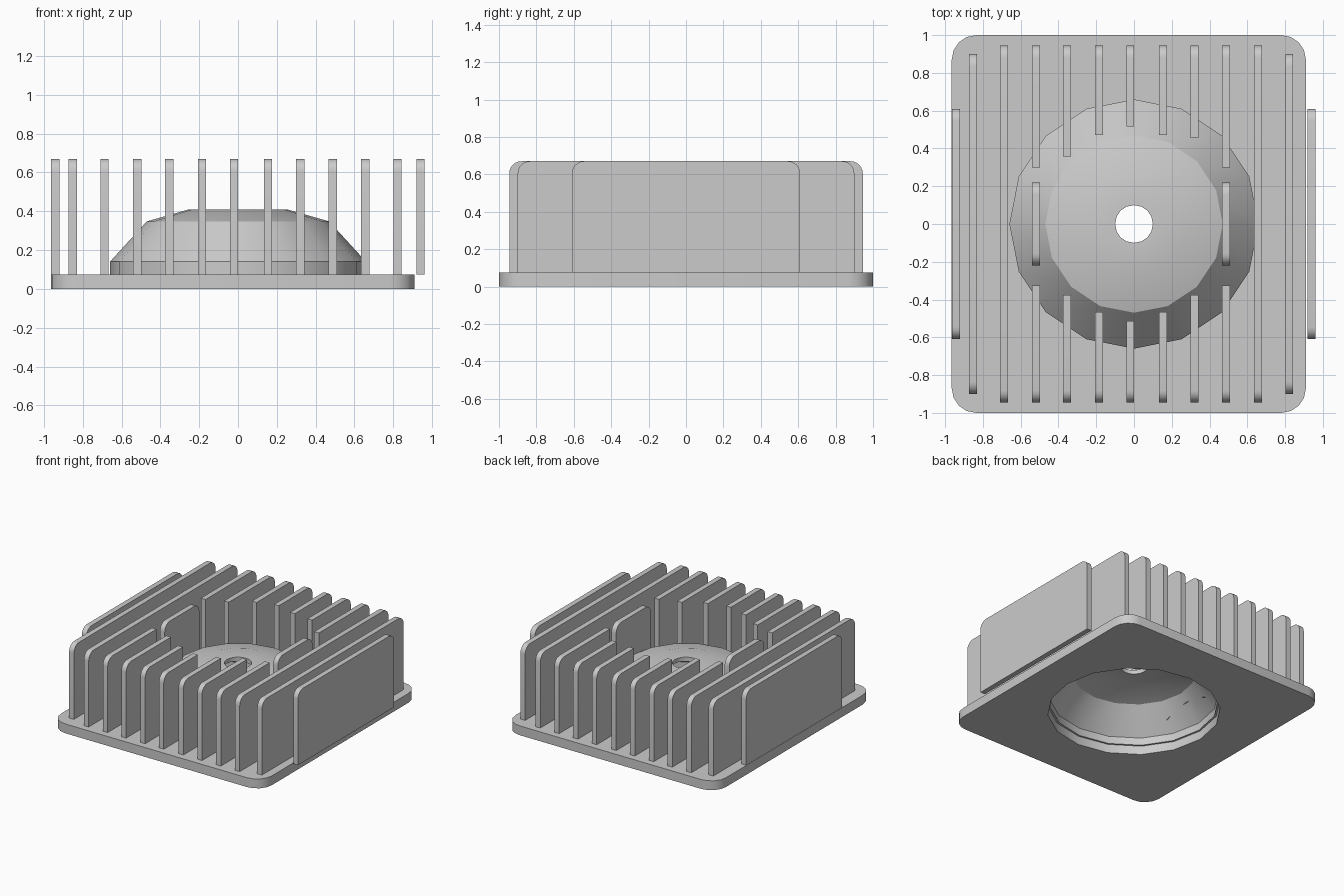
import bpy, bmesh, math

cube = bpy.data.objects.get("Cube")
if cube:
    bpy.data.objects.remove(cube, do_unlink=True)

PLATE_TOP, FIN_TOP, SIDES = 0.075, 0.67, 16

metal = bpy.data.materials.new("light grey metal")
metal.use_nodes = True
grey = (0.6, 0.6, 0.6, 1)
metal.diffuse_color = grey
metal.node_tree.nodes["Principled BSDF"].inputs["Base Color"].default_value = grey


def finish(name, bm):
    bmesh.ops.recalc_face_normals(bm, faces=bm.faces)
    mesh = bpy.data.meshes.new(name)
    bm.to_mesh(mesh)
    bm.free()
    obj = bpy.data.objects.new(name, mesh)
    mesh.materials.append(metal)
    bpy.context.collection.objects.link(obj)
    bpy.ops.object.select_all(action='DESELECT')
    obj.select_set(True)
    bpy.context.view_layer.objects.active = obj
    bpy.ops.object.shade_smooth_by_angle(angle=math.radians(30))
    return obj


def arc(cx, cy, r, start, steps):
    """Quarter circle, counter-clockwise from the start angle in degrees."""
    angles = [math.radians(start + 90 * i / steps) for i in range(steps + 1)]
    return [(cx + r * math.cos(a), cy + r * math.sin(a)) for a in angles]


def ring(bm, r, z):
    return [bm.verts.new((r * math.cos(math.tau * i / SIDES),
                          r * math.sin(math.tau * i / SIDES), z)) for i in range(SIDES)]


def bridge(bm, a, b):
    for i in range(len(a)):
        j = (i + 1) % len(a)
        bm.faces.new((a[i], a[j], b[j], b[i]))


# Base plate with rounded corners and a round opening
def build_plate():
    bm = bmesh.new()
    x0, x1, y, r = -0.965, 0.91, 1.0, 0.13
    outline = (arc(x1 - r, y - r, r, 0, 4) + arc(x0 + r, y - r, r, 90, 4)
               + arc(x0 + r, r - y, r, 180, 4) + arc(x1 - r, r - y, r, 270, 4))
    outer, inner = [], []
    for z in (0, PLATE_TOP):
        rim = [bm.verts.new((px, py, z)) for px, py in outline]
        hole = ring(bm, 0.635, z)
        edges = [bm.edges.new((loop[i - 1], loop[i]))
                 for loop in (rim, hole) for i in range(len(loop))]
        bmesh.ops.triangle_fill(bm, edges=edges, use_beauty=True)
        outer.append(rim)
        inner.append(hole)
    bridge(bm, *outer)
    bridge(bm, *inner)
    # merge the fill triangles back into flat faces
    bmesh.ops.dissolve_limit(bm, angle_limit=0.01, verts=bm.verts, edges=bm.edges)
    finish("base_plate", bm)


# Hollow dome: closed profile of radius and height, spun around the axis
def build_dome():
    profile = [(0.66, 0.07), (0.66, 0.14), (0.47, 0.348), (0.26, 0.408), (0.1, 0.408),
               (0.1, 0.375), (0.25, 0.375), (0.45, 0.318), (0.62, 0.13), (0.62, 0.07)]
    bm = bmesh.new()
    rings = [ring(bm, r, z) for r, z in profile]
    for i in range(len(rings)):
        bridge(bm, rings[i - 1], rings[i])
    finish("dome", bm)


def fin_floor(x, y):
    """Height at which a fin meets the dome or the plate."""
    r = math.hypot(x, y)
    if r > 0.64:
        return PLATE_TOP - 0.001
    return min(0.125 + (0.64 - r) * 1.1, 0.325)


# Upright fin from y0 to y1, with its top corners rounded where asked
def build_fin(name, x, y0, y1, round0=True, round1=True, on_base=True):
    r = 0.065
    top = arc(y1 - r, FIN_TOP - r, r, 0, 6) if round1 else [(y1, FIN_TOP)]
    top += arc(y0 + r, FIN_TOP - r, r, 90, 6) if round0 else [(y0, FIN_TOP)]
    steps = 16 if on_base and abs(x) < 0.6 else 1
    ys = [y0 + (y1 - y0) * i / steps for i in range(steps + 1)]
    bottom = [(y, fin_floor(x, y) if steps > 1 else PLATE_TOP) for y in ys]
    bm = bmesh.new()
    face = bm.faces.new([bm.verts.new((x - 0.021, y, z)) for y, z in bottom + top])
    new = bmesh.ops.extrude_face_region(bm, geom=[face])["geom"]
    bmesh.ops.translate(bm, vec=(0.042, 0, 0),
                        verts=[v for v in new if isinstance(v, bmesh.types.BMVert)])
    finish(name, bm)


build_plate()
build_dome()

# Whole fins: position across and half length
for i, (x, half) in enumerate([(-0.942, 0.61), (-0.852, 0.9), (-0.688, 0.945),
                               (0.656, 0.945), (0.822, 0.9), (0.94, 0.61)]):
    build_fin(f"side_fin_{i + 1}", x, -half, half)

# Split fins: position across, then inner ends at the back and the front
for i, (x, back, front) in enumerate([
        (-0.519, 0.3, 0.325), (-0.354, 0.357, 0.375), (-0.185, 0.472, 0.467),
        (-0.02, 0.517, 0.513), (0.154, 0.472, 0.467), (0.321, 0.455, 0.375),
        (0.488, 0.3, 0.325)]):
    build_fin(f"back_fin_{i + 1}", x, back, 0.945, round0=False)
    build_fin(f"front_fin_{i + 1}", x, -0.945, -front, round1=False)

# Short fins standing on the dome
for side, x in (("right", -0.519), ("left", 0.488)):
    build_fin(f"{side}_dome_fin", x, -0.22, 0.22)
